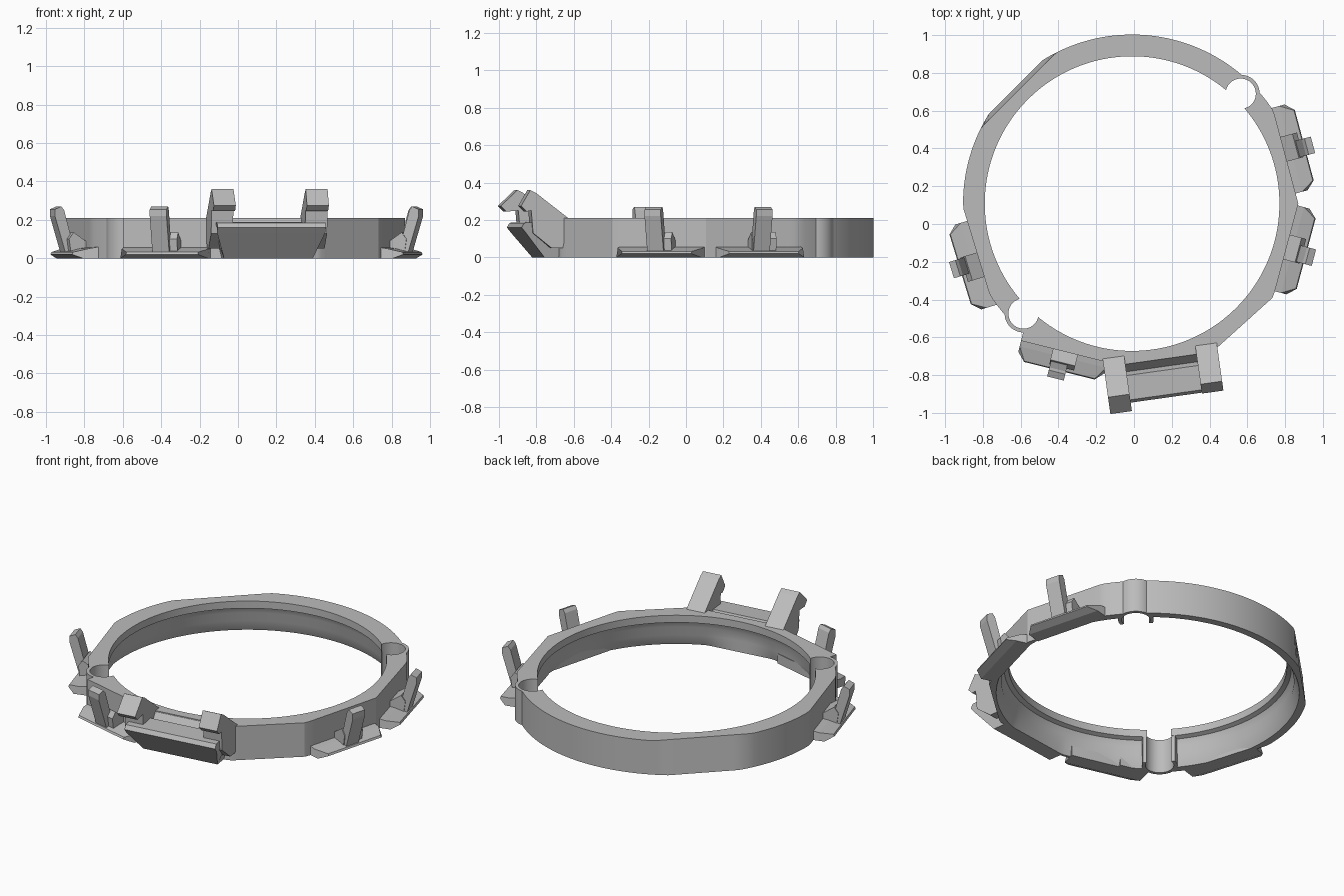
import bpy
import bmesh
from math import cos, sin, radians, pi
from mathutils import Matrix, Vector

if "Cube" in bpy.data.objects:
    bpy.data.objects.remove(bpy.data.objects["Cube"], do_unlink=True)

grey = bpy.data.materials.new("plain grey")
grey.use_nodes = True
grey.diffuse_color = (0.5, 0.5, 0.5, 1)
grey.node_tree.nodes["Principled BSDF"].inputs["Base Color"].default_value = (0.5, 0.5, 0.5, 1)

CENTRE = Vector((-0.01, 0.108, 0))
HEIGHT = 0.21
OUTER = 0.895
INNER = 0.78


def finish(name, bm):
    bmesh.ops.recalc_face_normals(bm, faces=bm.faces)
    mesh = bpy.data.meshes.new(name)
    bm.to_mesh(mesh)
    bm.free()
    mesh.materials.append(grey)
    obj = bpy.data.objects.new(name, mesh)
    bpy.context.collection.objects.link(obj)
    return obj


def frame(x, y, angle):
    """Local axes: x runs outward, y along the wall, z up."""
    return Matrix.Translation((x, y, 0)) @ Matrix.Rotation(radians(angle), 4, "Z")


def prism(name, profile, lo, hi, matrix, taper=None):
    """Extrude an (outward, height) profile along the wall; taper narrows its ends."""
    bm = bmesh.new()
    loops = []
    for along in (lo, hi):
        loop = []
        for out, z in profile:
            scale = taper(out, z) if taper else 1
            loop.append(bm.verts.new(matrix @ Vector((out, along * scale, z))))
        loops.append(loop)
        bm.faces.new(loop)
    for i in range(len(profile)):
        j = (i + 1) % len(profile)
        bm.faces.new((loops[0][i], loops[0][j], loops[1][j], loops[1][i]))
    return finish(name, bm)


def cylinder(name, x, y, radius, z0, z1, sides=48):
    bm = bmesh.new()
    bmesh.ops.create_cone(bm, cap_ends=True, segments=sides, radius1=radius, radius2=radius,
                          depth=z1 - z0, matrix=Matrix.Translation((x, y, (z0 + z1) / 2)))
    return finish(name, bm)


def boolean(target, tool, operation):
    mod = target.modifiers.new(operation, "BOOLEAN")
    mod.operation = operation
    mod.solver = "EXACT"
    mod.object = tool
    bpy.context.view_layer.update()
    graph = bpy.context.evaluated_depsgraph_get()
    mesh = bpy.data.meshes.new_from_object(target.evaluated_get(graph))
    target.modifiers.clear()
    target.data = mesh
    bpy.data.objects.remove(tool, do_unlink=True)


# Flats on the outside wall: direction in degrees, distance at top and at bottom
FLATS = [(135, 0.85, 0.872), (15, 0.85, 0.85), (-15, 0.85, 0.85), (-48, 0.868, 0.868),
         (197, 0.862, 0.862), (256, 0.847, 0.847), (278, 0.835, 0.835)]


def outer_radius(angle, level):
    r = OUTER
    for direction, top, bottom in FLATS:
        c = cos(angle - radians(direction))
        if c > 0.5:
            r = min(r, (bottom + (top - bottom) * level) / c)
    return r


# Ring with a lip at the top and a hollow inner wall
bm = bmesh.new()
inner_profile = [(0.78, HEIGHT), (0.78, 0.165), (0.805, 0.155), (0.82, 0.12), (0.82, 0.07), (0.85, 0)]
rings = []
STEPS = 180
for k in range(STEPS):
    a = 2 * pi * k / STEPS
    low, high = outer_radius(a, 0), outer_radius(a, 1)
    section = [(low, 0), (high, HEIGHT)]
    section += [(min(r, low - 0.015), z) for r, z in inner_profile]
    rings.append([bm.verts.new(CENTRE + Vector((r * cos(a), r * sin(a), z))) for r, z in section])
for k in range(STEPS):
    a, b = rings[k], rings[(k + 1) % STEPS]
    for i in range(len(a)):
        j = (i + 1) % len(a)
        bm.faces.new((a[i], b[i], b[j], a[j]))
ring = finish("ring", bm)

# Two screw ears opposite each other, each with a notch open to the inside
for side in (1, -1):
    x, y = CENTRE.x + side * 0.575, CENTRE.y + side * 0.582
    ear = cylinder("ear", x, y, 0.1, 0, HEIGHT)
    boolean(ear, cylinder("core", CENTRE.x, CENTRE.y, INNER + 0.001, -0.1, 0.4, 180), "DIFFERENCE")
    boolean(ring, ear, "UNION")
    boolean(ring, cylinder("notch", x, y, 0.08, -0.1, 0.4), "DIFFERENCE")

bpy.context.view_layer.objects.active = ring
ring.select_set(True)
bpy.ops.object.shade_smooth_by_angle(angle=radians(25))
ring.select_set(False)

# Four clip mounts: sloped pad, leaning blade and gusset
pad_profile = [(-0.03, 0.0), (0.06, 0.0), (0.105, 0.02), (0.1, 0.032), (0.03, 0.05), (-0.03, 0.06)]
blade_profile = [(0.04, 0.03), (0.09, 0.02), (0.15, 0.22), (0.15, 0.255), (0.115, 0.27), (0.1, 0.25)]
gusset_profile = [(-0.02, 0.04), (0.075, 0.03), (0.085, 0.1), (0.06, 0.135), (-0.02, 0.08)]
mounts = {"left_rear": (0.80, 0.39, 15), "left_front": (0.81, -0.13, -15),
          "right": (-0.82, -0.21, 197), "front": (-0.37, -0.675, 256)}
for name, (x, y, angle) in mounts.items():
    place = frame(x, y, angle)
    prism(name + "_pad", pad_profile, -0.235, 0.235, place, lambda o, z: 0.82 if o > 0.09 else 1)
    prism(name + "_blade", blade_profile, -0.055, 0.035, place)
    prism(name + "_gusset", gusset_profile, -0.06, 0.075, place)

# Wall that fills the corner beside the front mount
prism("corner_wall", [(-0.05, 0), (0, 0), (0, HEIGHT), (-0.05, HEIGHT)], -0.235, -0.06,
      frame(*mounts["front"]))

# Front bracket: overhanging bar with a groove behind it and two raised arms
place = frame(0.15, -0.70, 278)
bar_profile = [(0.0, 0.0), (0.09, 0.0), (0.2, 0.135), (0.22, 0.16), (0.205, 0.185),
               (0.075, 0.19), (0.055, 0.145), (0.015, 0.205), (0.0, HEIGHT)]
prism("bracket_bar", bar_profile, -0.29, 0.28, place,
      lambda o, z: 0.82 if z < 0.05 else 1)


def arm(name, lo, hi, tip):
    profile = [(-0.03, 0.18), (-0.03, HEIGHT), (0.145, 0.345), (0.175, 0.36),
               (tip, 0.275), (tip - 0.03, 0.245), (0.17, 0.25), (0.16, 0.13), (0.06, 0.05), (0.0, 0.05)]
    prism(name, profile, lo, hi, place)


arm("right_arm", -0.315, -0.2, 0.265)
arm("left_arm", 0.18, 0.295, 0.225)
